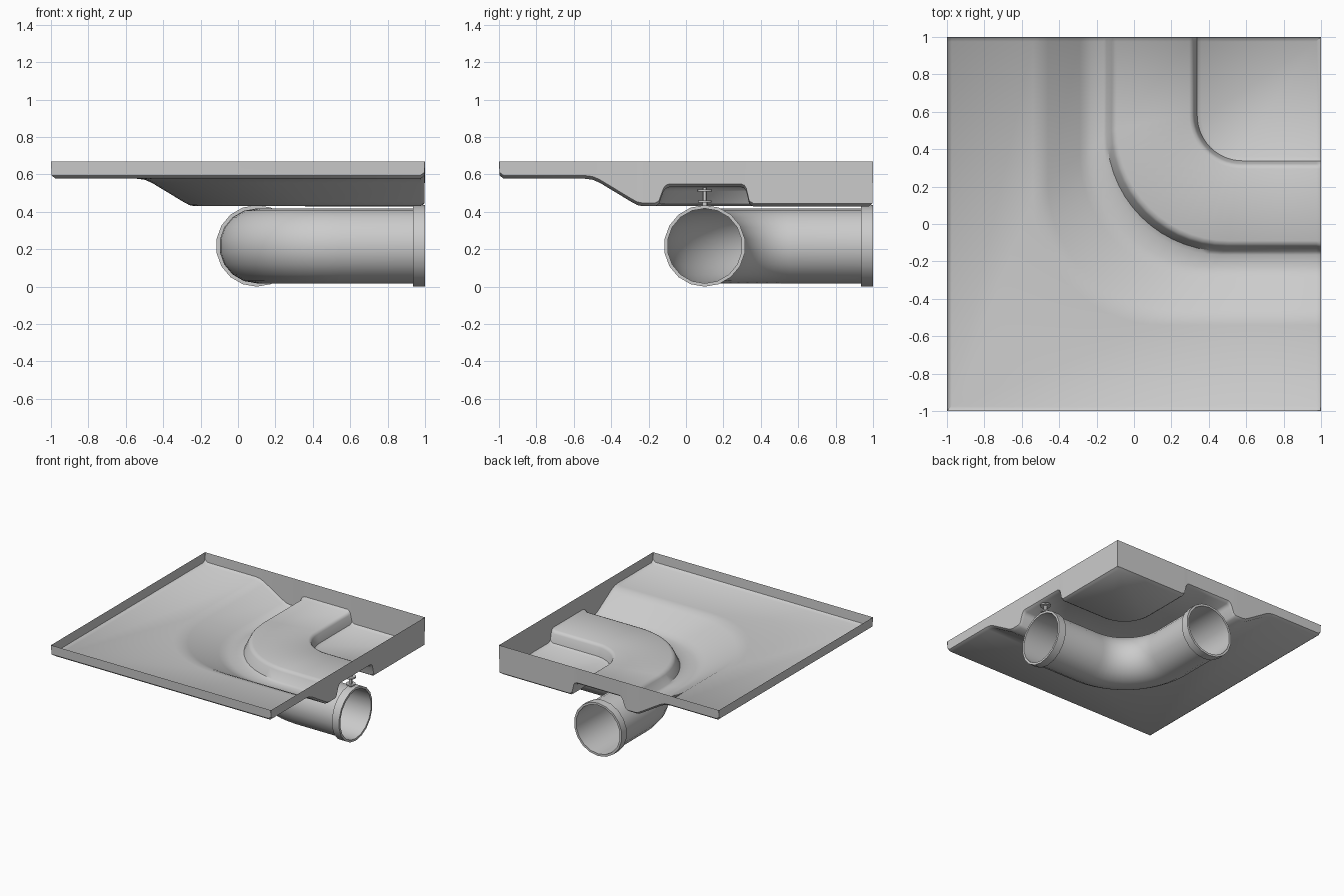
import bpy, bmesh, math
from mathutils import Vector

if "Cube" in bpy.data.objects:
    bpy.data.objects.remove(bpy.data.objects["Cube"])

TOP, N = 0.67, 14


def make_grid(name, rows, close=False, angle=40):
    """Skin a list of equal-length point rows with quads."""
    bm = bmesh.new()
    vs = [[bm.verts.new(p) for p in r] for r in rows]
    m = len(rows[0])
    for a, b in zip(vs, vs[1:]):
        for i in range(m if close else m - 1):
            j = (i + 1) % m
            bm.faces.new((a[i], a[j], b[j], b[i]))
    bmesh.ops.remove_doubles(bm, verts=bm.verts, dist=0.0005)
    bmesh.ops.recalc_face_normals(bm, faces=bm.faces)
    me = bpy.data.meshes.new(name)
    bm.to_mesh(me)
    bm.free()
    ob = bpy.data.objects.new(name, me)
    bpy.context.collection.objects.link(ob)
    bpy.ops.object.select_all(action='DESELECT')
    ob.select_set(True)
    bpy.context.view_layer.objects.active = ob
    bpy.ops.object.shade_smooth_by_angle(angle=math.radians(angle))
    return ob


# Tray: (offset, height, bend centre) profile swept round a quarter turn
profile = [
    (-1, TOP, -1), (-0.997, 0.595, -0.997), (-0.975, 0.577, -0.975),
    (-0.54, 0.577, 0.15), (-0.5, 0.572, 0.19), (-0.46, 0.555, 0.22),
    (-0.29, 0.452, 0.37), (-0.26, 0.436, 0.39), (-0.23, 0.43, 0.41),
    (-0.165, 0.43, 0.46), (-0.145, 0.442, 0.48), (-0.12, 0.51, 0.5),
    (-0.108, 0.525, 0.5), (-0.09, 0.532, 0.51), (0.295, 0.532, 0.58),
    (0.312, 0.525, 0.58), (0.322, 0.51, 0.58), (0.338, 0.442, 0.58),
    (0.36, 0.428, 0.58), (0.975, 0.428, 0.975), (0.997, 0.445, 0.997),
    (1, TOP, 1)]
rows = []
for o, z, c in profile:
    c, k = min(c, 0.975), min(o, 0.975)
    ends = [(1, TOP), (0.997, max(z, min(TOP, z + 0.017))), (0.975, z)]
    if o > 0.975:
        ends = [(1, TOP), (0.997, 0.445), (0.975, 0.428)]
    start = [(x, max(k, x) if o == 1 else min(o, x) if o > 0.975 else o, h)
             for x, h in ends]
    zz = ends[2][1]
    arc = []
    for i in range(N + 1):
        t = math.pi / 2 * i / N
        arc.append((c - (c - k) * math.sin(t), c - (c - k) * math.cos(t), zz))
    rows.append(start + arc + [(y, x, h) for x, y, h in reversed(start)])
make_grid("tray", rows)

# Elbow pipe with raised collars at both ends
CZ, CY, BEND, SIDES = 0.218, 0.1, 0.55, 18
R, RC = 0.2, 0.218


def ring(centre, tangent, r):
    side = Vector((-tangent.y, tangent.x, 0))
    return [centre + side * (r * math.sin(2 * math.pi * i / SIDES))
            - Vector((0, 0, r * math.cos(2 * math.pi * i / SIDES)))
            for i in range(SIDES)]


path = [(Vector((0.99, CY, CZ)), Vector((-1, 0, 0)))]
for i in range(13):
    t = math.pi / 2 * i / 12
    path.append((Vector((BEND - (BEND - CY) * math.sin(t),
                         BEND - (BEND - CY) * math.cos(t), CZ)),
                 Vector((-math.cos(t), math.sin(t), 0))))
path.append((Vector((CY, 0.99, CZ)), Vector((0, 1, 0))))
make_grid("elbow_pipe", [ring(p, t, R) for p, t in path], close=True)

for name, d in (("collar_right", Vector((1, 0, 0))), ("collar_back", Vector((0, 1, 0)))):
    base = Vector((CY, CY, CZ)) - d * CY
    section = [(0.935, R), (0.935, RC), (1, RC), (1, R), (0.935, R)]
    make_grid(name, [ring(base + d * s, d, r) for s, r in section], close=True, angle=30)

# Hanger spool between pipe collar and tray
spool = [(0.435, 0), (0.435, 0.014), (0.45, 0.014), (0.45, 0.036), (0.46, 0.036),
         (0.46, 0.013), (0.508, 0.013), (0.508, 0.04), (0.52, 0.04), (0.52, 0.013),
         (0.531, 0.013), (0.531, 0)]
make_grid("hanger_spool", [[(0.955 + r * math.cos(i * math.pi / 6),
                             CY + r * math.sin(i * math.pi / 6), z)
                            for i in range(12)] for z, r in spool], close=True, angle=30)
